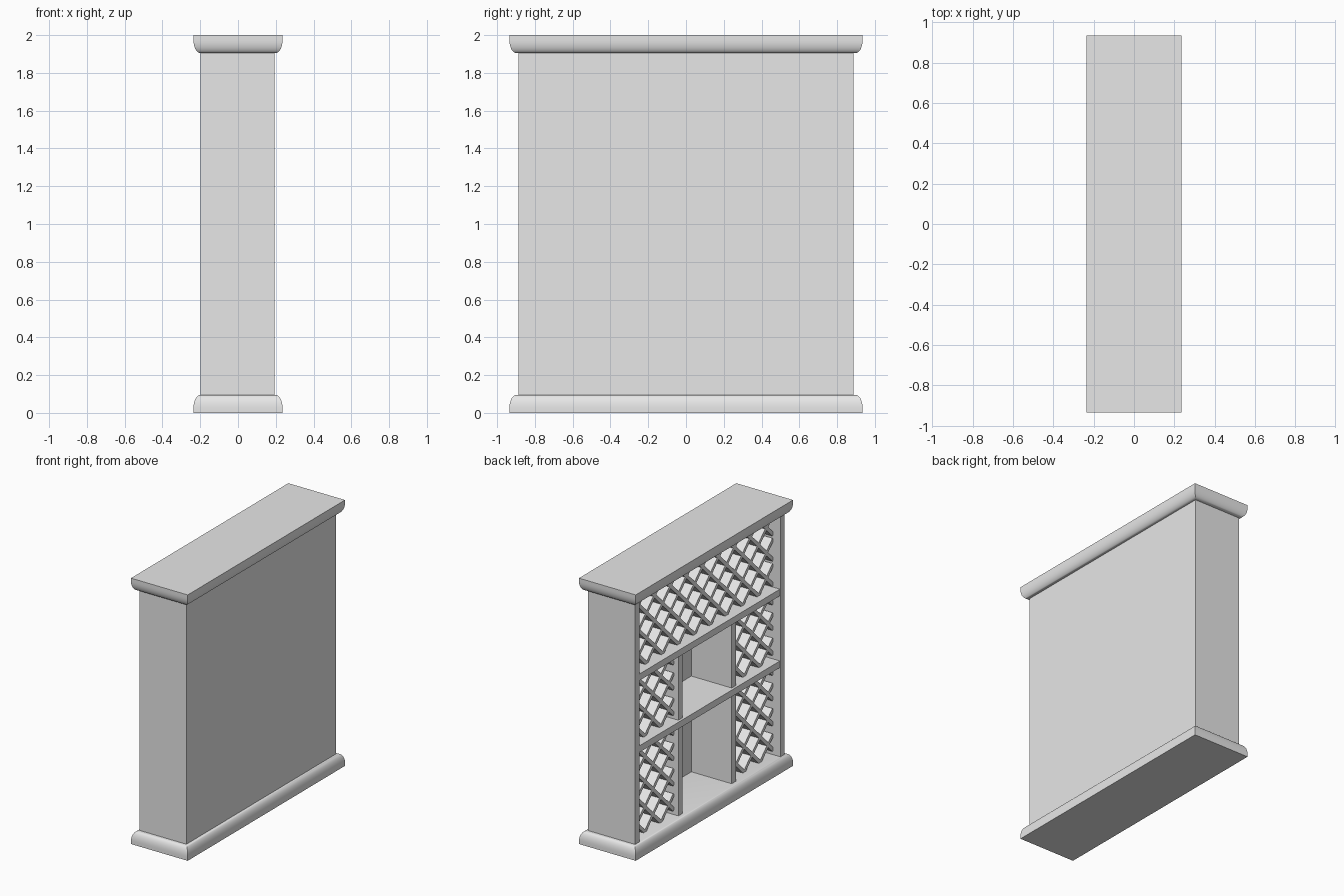
import bpy, bmesh, math
from mathutils import Vector

cube = bpy.data.objects.get("Cube")
if cube:
    bpy.data.objects.remove(cube, do_unlink=True)

grey = bpy.data.materials.new("light_grey")
grey.use_nodes = True
grey.diffuse_color = (0.8, 0.8, 0.8, 1)
grey.node_tree.nodes["Principled BSDF"].inputs["Base Color"].default_value = (0.8, 0.8, 0.8, 1)

# Main measurements
FRONT, BACK = -0.199, 0.192      # open side and closed side, along x
HALF = 0.888                     # half length along y
LOW, HIGH = 0.095, 1.91          # carcass bottom and top
T = 0.05                         # board thickness
WALL = BACK - 0.032              # inner face of the back panel
DIVIDER_Y = 0.317
SHELVES = (0.79, 1.33)           # shelf centre heights
PITCH, SLAT = 0.19, 0.026        # lattice cell size and slat thickness


def finish(name, bm):
    bmesh.ops.recalc_face_normals(bm, faces=bm.faces)
    mesh = bpy.data.meshes.new(name)
    bm.to_mesh(mesh)
    bm.free()
    mesh.materials.append(grey)
    obj = bpy.data.objects.new(name, mesh)
    bpy.context.collection.objects.link(obj)
    return obj


def box(name, x, y, z):
    bm = bmesh.new()
    bmesh.ops.create_cube(bm, size=1)
    for v in bm.verts:
        v.co = [(a + b) / 2 + c * (b - a) for c, (a, b) in zip(v.co, (x, y, z))]
    return finish(name, bm)


def moulding(name, flip):
    """Slab with a quarter-round edge all the way round."""
    steps = 8
    profile = [(0, 0)]
    for i in range(steps + 1):
        a = math.pi / 2 * i / steps
        profile.append((0.036 * (1 - math.cos(a)), 0.025 + 0.07 * math.sin(a)))
    bm = bmesh.new()
    rings = []
    for inset, h in profile:
        hx, hy = 0.236 - inset, 0.935 - inset
        z = 2 - h if flip else h
        rings.append([bm.verts.new((sx * hx, sy * hy, z))
                      for sx, sy in ((-1, -1), (1, -1), (1, 1), (-1, 1))])
    for a, b in zip(rings, rings[1:]):
        for i in range(4):
            j = (i + 1) % 4
            bm.faces.new((a[i], a[j], b[j], b[i]))
    bm.faces.new(rings[0])
    bm.faces.new(rings[-1])
    obj = finish(name, bm)
    bpy.ops.object.select_all(action='DESELECT')
    obj.select_set(True)
    bpy.context.view_layer.objects.active = obj
    bpy.ops.object.shade_smooth_by_angle(angle=math.radians(35))


def lattice(name, y0, y1, z0, z1):
    """Deep diagonal slats crossing on the floor of the bay, clipped to the bay."""
    bm = bmesh.new()
    centre = (y0 + y1) / 2
    for slope in (1, -1):
        for k in range(-16, 16):
            foot = centre + (k + 0.5) * PITCH
            # Rise at which the slat enters and leaves the bay
            limits = sorted(((y0 - foot) * slope, (y1 - foot) * slope))
            a, b = max(0, limits[0]), min(z1 - z0, limits[1])
            if b - a < 0.03:
                continue
            ends = [Vector((0, foot + slope * r, z0 + r)) for r in (a, b)]
            side = Vector((0, -slope, 1)).normalized() * SLAT / 2
            corners = [ends[0] - side, ends[1] - side, ends[1] + side, ends[0] + side]
            front, back = [[bm.verts.new((x, c.y, c.z)) for c in corners]
                           for x in (FRONT + 0.06, WALL + 0.005)]
            bm.faces.new(front)
            bm.faces.new(back)
            for i in range(4):
                j = (i + 1) % 4
                bm.faces.new((front[i], front[j], back[j], back[i]))
    finish(name, bm)


# Base and cap
moulding("base_moulding", False)
moulding("top_moulding", True)

# Carcass
box("back_panel", (WALL, BACK), (-HALF, HALF), (LOW, HIGH))
inner = HALF - T
box("front_end_panel", (FRONT, WALL), (-HALF, -inner), (LOW, HIGH))
box("back_end_panel", (FRONT, WALL), (inner, HALF), (LOW, HIGH))
for label, z in zip(("lower", "upper"), SHELVES):
    box(label + "_shelf", (FRONT + 0.004, WALL), (-inner, inner), (z - T / 2, z + T / 2))

# Dividers and lattice bays beside the open centre
bays = (("lower", LOW, SHELVES[0] - T / 2),
        ("middle", SHELVES[0] + T / 2, SHELVES[1] - T / 2))
for label, z0, z1 in bays:
    for end, s in (("front", -1), ("back", 1)):
        edges = sorted((s * (DIVIDER_Y - T / 2), s * (DIVIDER_Y + T / 2)))
        box(f"{label}_{end}_divider", (FRONT + 0.023, WALL), edges, (z0, z1))
        y0, y1 = sorted((s * (DIVIDER_Y + T / 2), s * inner))
        lattice(f"{label}_{end}_lattice", y0, y1, z0, z1)

# Full-width lattice bay at the top
lattice("upper_lattice", -inner, inner, SHELVES[1] + T / 2, HIGH)
